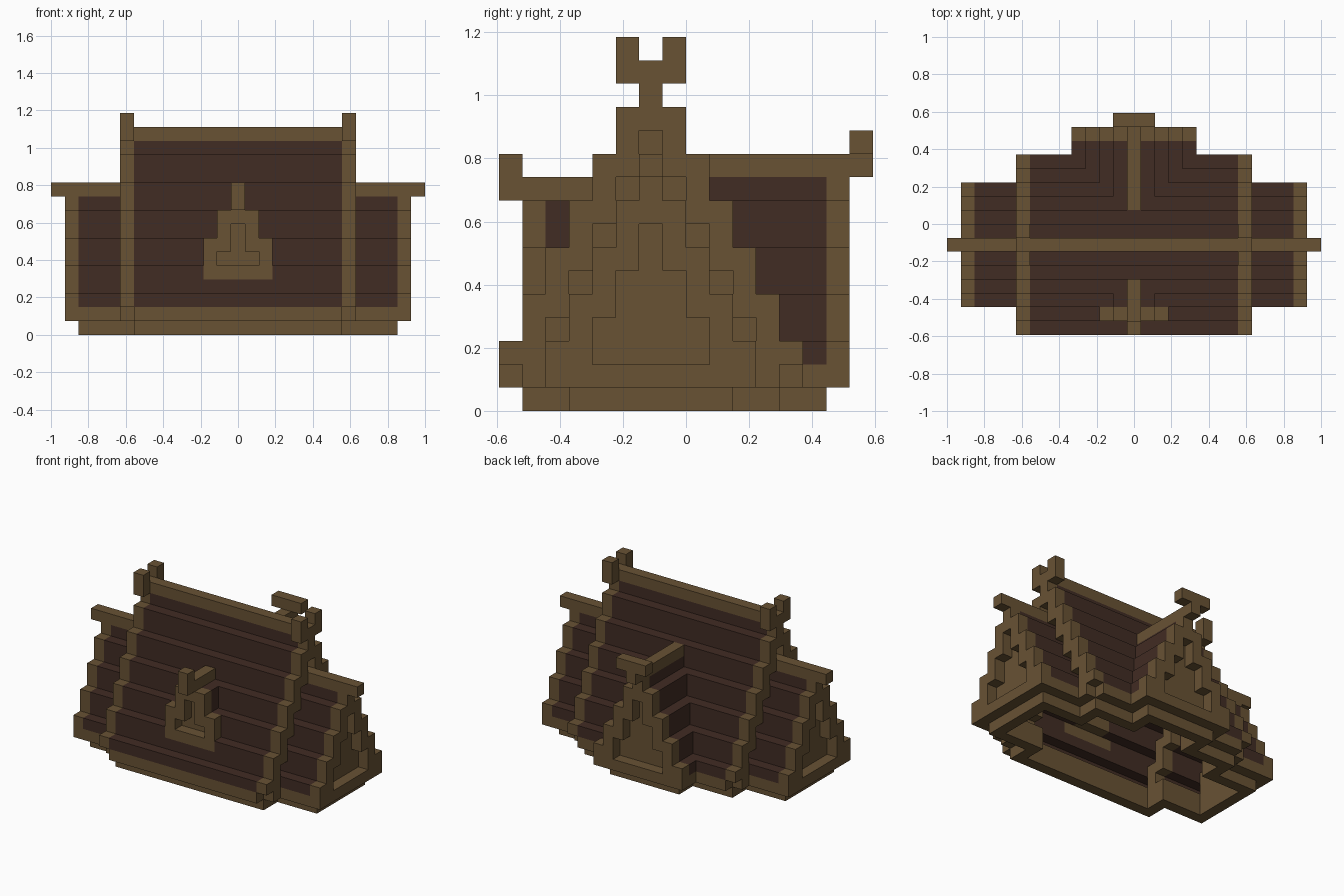
import bpy
import bmesh
from mathutils import Vector

cube = bpy.data.objects.get("Cube")
if cube:
    bpy.data.objects.remove(cube, do_unlink=True)

U = 2 / 27                       # block size
RIDGE = 6                        # depth row of the main ridge
TRIM, SHINGLE = 0, 1


def make_material(name, color):
    mat = bpy.data.materials.new(name)
    mat.use_nodes = True
    mat.diffuse_color = color
    mat.node_tree.nodes["Principled BSDF"].inputs["Base Color"].default_value = color
    return mat


materials = [make_material("light_timber", (0.138, 0.084, 0.034, 1)),
             make_material("dark_shingle", (0.053, 0.025, 0.017, 1))]

blocks = {}                      # block position -> (part, material)


def put(part, mat, xs, ys, zs):
    for i in xs:
        for j in ys:
            for k in zs:
                blocks.setdefault((i, j, k), (part, mat))


def span(n):
    return range(-n, n + 1)


def one(n):
    return (n,)


def slope(top, d):
    return top - 2 * abs(d)


def frame_rows(top, d):
    t = slope(top, d)
    return range(max(1, t - 2), t + 1)


# Front dormer: stepped frame, recessed wall, ridge with a finial
put("front_dormer", TRIM, span(2), one(1), one(4))
for i in span(2):
    put("front_dormer", TRIM, one(i), one(1), [k for k in frame_rows(10, i) if k < 10])
put("front_dormer", SHINGLE, (-1, 1), one(2), (7, 8))
put("front_dormer", TRIM, span(1), one(2), (5, 6))
put("front_dormer", TRIM, one(0), one(2), (7, 8))
put("front_dormer", TRIM, one(0), range(4), one(9))
put("front_dormer", TRIM, one(0), one(0), one(10))


# Foundation ring and overhanging eaves follow the same footprint
def footprint(grow):
    cells = set()
    for w, lo, hi in ((7, 1, 11), (11, 3, 9), (3, 5, 13)):
        cells |= {(i, j) for i in span(w + grow) for j in range(lo - grow, hi + grow + 1)}
    return cells


floor = footprint(0)
inside = {(i, j) for i, j in floor
          if all((i + a, j + b) in floor for a in span(1) for b in span(1))}
for i, j in floor - inside:
    put("foundation", TRIM, one(i), one(j), one(0))
for i, j in footprint(1) - inside:
    if not (abs(i) == 8 and j in (0, 12)):
        put("eaves", TRIM, one(i), one(j), one(1))

# Main roof, left open where the rear dormer joins
for d in span(6):
    t = slope(14, d)
    for i in span(7):
        for k in (t - 1, t):
            if d > 0 and k < slope(10, i) - 1:
                continue
            put("main_roof", TRIM if k == 14 else SHINGLE, one(i), one(RIDGE + d), one(k))

# Main gable frames, recessed walls and ridge horns
for side in (-1, 1):
    for d in span(6):
        rows = [k for k in frame_rows(14, d) if k > 1]
        put("main_gable", TRIM, one(8 * side), one(RIDGE + d), rows)
        put("main_gable", TRIM, one(7 * side), one(RIDGE + d),
            range(max(1, slope(10, d) - 1), slope(14, d) - 2))
    put("ridge_horns", TRIM, one(8 * side), (5, 6, 7), one(14))
    put("ridge_horns", TRIM, one(8 * side), (5, 7), one(15))

# Lower side wings: frame, wall, roof and projecting ridge beam
for side in (-1, 1):
    put("wing_ridge", TRIM, [side * i for i in range(8, 14)], one(RIDGE), one(10))
    for d in span(4):
        t = slope(10, d)
        put("wing_gable", TRIM, one(12 * side), one(RIDGE + d), frame_rows(10, d))
        put("wing_gable", TRIM, one(11 * side), one(RIDGE + d), range(1, t - 2))
        put("wing_roof", SHINGLE, [side * i for i in range(8, 12)], one(RIDGE + d), (t - 1, t))

# Rear dormer: frame, wall, roof running into the main roof, ridge and crossbar
for i in span(4):
    t = slope(10, i)
    put("rear_gable", TRIM, one(i), one(14), frame_rows(10, i))
    put("rear_gable", TRIM, one(i), one(13), range(1, t - 2))
    for j in range(7, 14):
        for k in (t - 1, t):
            if k > slope(14, j - RIDGE):
                put("rear_roof", TRIM if k == 10 else SHINGLE, one(i), one(j), one(k))
put("rear_finial", TRIM, one(0), one(15), one(10))
put("rear_finial", TRIM, span(1), one(15), one(11))


# Turn each part into a mesh of its exposed block faces
def build(part):
    bm = bmesh.new()
    for pos, (owner, mat) in blocks.items():
        if owner != part:
            continue
        center = Vector((pos[0], pos[1] - 7.5, pos[2] + 0.5))
        for axis in range(3):
            for sign in (-1, 1):
                near = list(pos)
                near[axis] += sign
                if tuple(near) in blocks:
                    continue
                n, a, b = Vector(), Vector(), Vector()
                n[axis] = sign * 0.5
                a[(axis + 1) % 3] = 0.5
                b[(axis + 2) % 3] = sign * 0.5
                corners = (-a - b, a - b, a + b, b - a)
                face = bm.faces.new([bm.verts.new((center + n + c) * U) for c in corners])
                face.material_index = mat
    bmesh.ops.remove_doubles(bm, verts=bm.verts[:], dist=U * 0.01)
    bmesh.ops.dissolve_limit(bm, angle_limit=0.01, verts=bm.verts[:],
                             edges=bm.edges[:], delimit={'MATERIAL'})
    mesh = bpy.data.meshes.new(part)
    bm.to_mesh(mesh)
    bm.free()
    for mat in materials:
        mesh.materials.append(mat)
    bpy.context.collection.objects.link(bpy.data.objects.new(part, mesh))


for part in sorted({owner for owner, _ in blocks.values()}):
    build(part)
